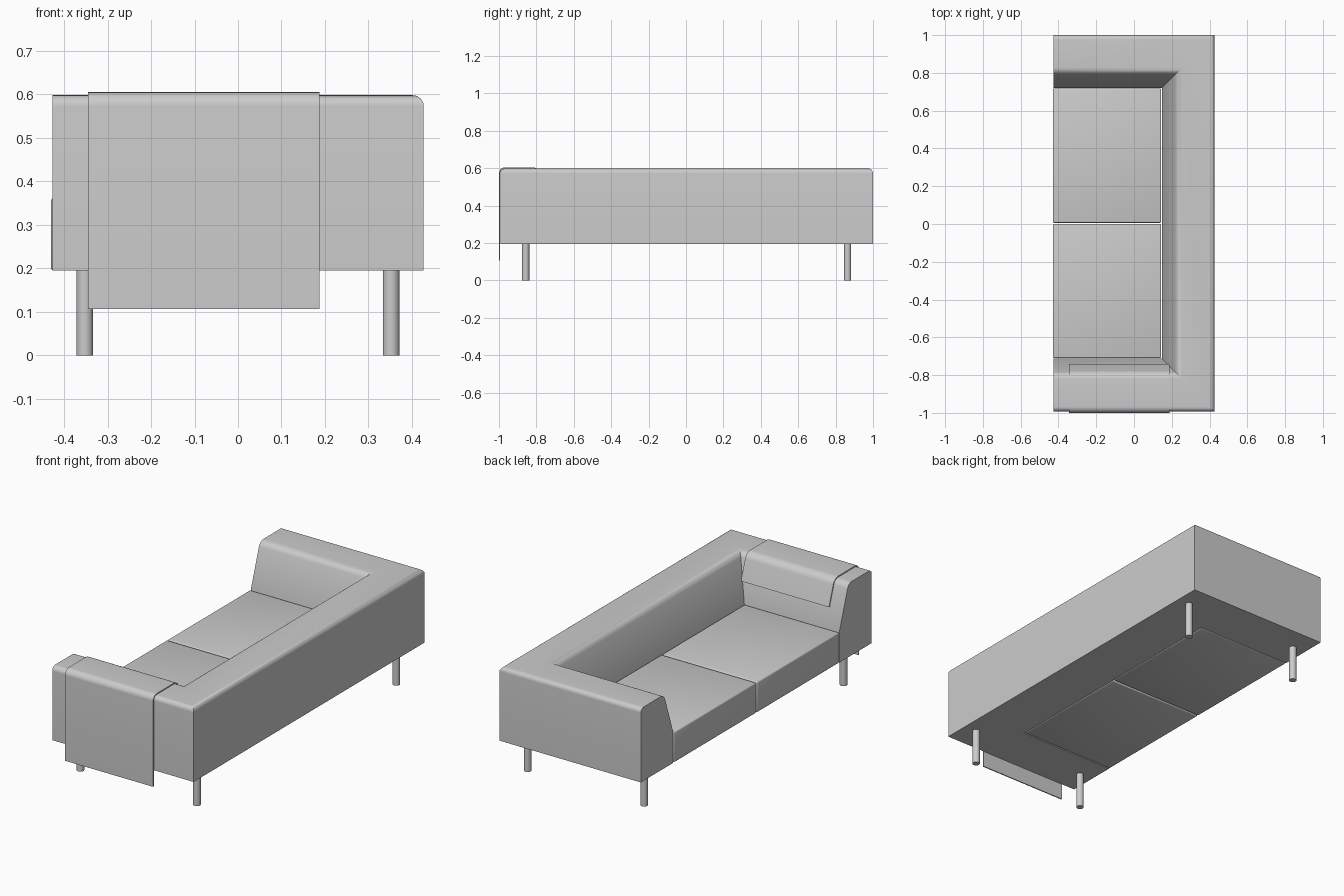
import bpy, bmesh, math
from mathutils import Vector

cube = bpy.data.objects.get("Cube")
if cube:
    bpy.data.objects.remove(cube, do_unlink=True)

grey = bpy.data.materials.new("light grey")
grey.use_nodes = True
grey.diffuse_color = (0.6, 0.6, 0.6, 1)
grey.node_tree.nodes["Principled BSDF"].inputs["Base Color"].default_value = (0.6, 0.6, 0.6, 1)

LEFT, BACK, FRONT, END = -0.427, 0.427, -0.993, 1.0   # outer limits of the frame
BOTTOM, TOP, SEAT, DEPTH = 0.195, 0.598, 0.362, 0.28


def finish(name, bm):
    bmesh.ops.recalc_face_normals(bm, faces=bm.faces)
    mesh = bpy.data.meshes.new(name)
    bm.to_mesh(mesh)
    bm.free()
    mesh.materials.append(grey)
    ob = bpy.data.objects.new(name, mesh)
    bpy.context.collection.objects.link(ob)
    bpy.ops.object.select_all(action='DESELECT')
    ob.select_set(True)
    bpy.context.view_layer.objects.active = ob
    bpy.ops.object.shade_smooth_by_angle(angle=math.radians(35))
    return ob


def fillet(points, steps=6):
    """Round the corners of an open path of (across, height, radius)."""
    out = []
    for i, (a, h, r) in enumerate(points):
        p = Vector((a, h))
        if r == 0:
            out.append(p)
            continue
        u = (Vector(points[i - 1][:2]) - p).normalized()
        v = (Vector(points[i + 1][:2]) - p).normalized()
        half = math.acos(u.dot(v)) / 2
        centre = p + (u + v).normalized() * r / math.sin(half)
        start = p + u * r / math.tan(half) - centre
        end = p + v * r / math.tan(half) - centre
        for k in range(steps + 1):
            out.append(centre + start.lerp(end, k / steps).normalized() * r)
    return out


def loft(name, rings):
    """Skin closed rings of points and cap both ends."""
    bm = bmesh.new()
    rows = [[bm.verts.new(p) for p in ring] for ring in rings]
    n = len(rows[0])
    for a, b in zip(rows, rows[1:]):
        for i in range(n):
            j = (i + 1) % n
            bm.faces.new((a[i], a[j], b[j], b[i]))
    bm.faces.new(rows[0])
    bm.faces.new(rows[-1])
    return finish(name, bm)


# Arms and back: one padded section mitred round three sides
section = fillet([(0, BOTTOM, 0), (0, TOP, 0.025), (0.2, TOP, 0.04),
                  (DEPTH, SEAT, 0), (DEPTH, BOTTOM, 0)])
loft("arms_and_back", [
    [(LEFT, FRONT + d, z) for d, z in section],
    [(BACK - d, FRONT + d, z) for d, z in section],
    [(BACK - d, END - d, z) for d, z in section],
    [(LEFT, END - d, z) for d, z in section]])

# Two seat cushions
middle = (FRONT + END) / 2
length = (END - FRONT) / 2 - DEPTH
for side, name in ((-1, "front_seat_cushion"), (1, "rear_seat_cushion")):
    bm = bmesh.new()
    bmesh.ops.create_cube(bm, size=1)
    x0, x1 = LEFT - 0.003, BACK - DEPTH - 0.003
    for v in bm.verts:
        v.co.x = (x0 + x1) / 2 + v.co.x * (x1 - x0)
        v.co.y = middle + side * length / 2 + v.co.y * (length - 0.006)
        v.co.z = (BOTTOM + SEAT) / 2 + v.co.z * (SEAT - BOTTOM)
    bmesh.ops.bevel(bm, geom=bm.edges[:], offset=0.007, segments=3,
                    profile=0.5, affect='EDGES')
    finish(name, bm)


# Thin throw draped over the front arm
def drape(t):
    return fillet([(-t, 0.107, 0), (-t, TOP + t, 0.025 + t),
                   (0.2 + t * 0.7, TOP + t, 0.04 + t), (0.245 + t, 0.465, 0)])


outline = drape(0.007) + drape(0.001)[::-1]
loft("throw", [[(x, FRONT + d, z) for d, z in outline] for x in (-0.345, 0.187)])

# Four round legs
for x, sx in ((-0.352, "right"), (0.352, "left")):
    for y, sy in ((-0.857, "front"), (0.864, "rear")):
        bm = bmesh.new()
        bmesh.ops.create_cone(bm, cap_ends=True, segments=24, radius1=0.019,
                              radius2=0.019, depth=0.2)
        bmesh.ops.translate(bm, verts=bm.verts, vec=(x, y, 0.1))
        finish(f"{sy}_{sx}_leg", bm)
